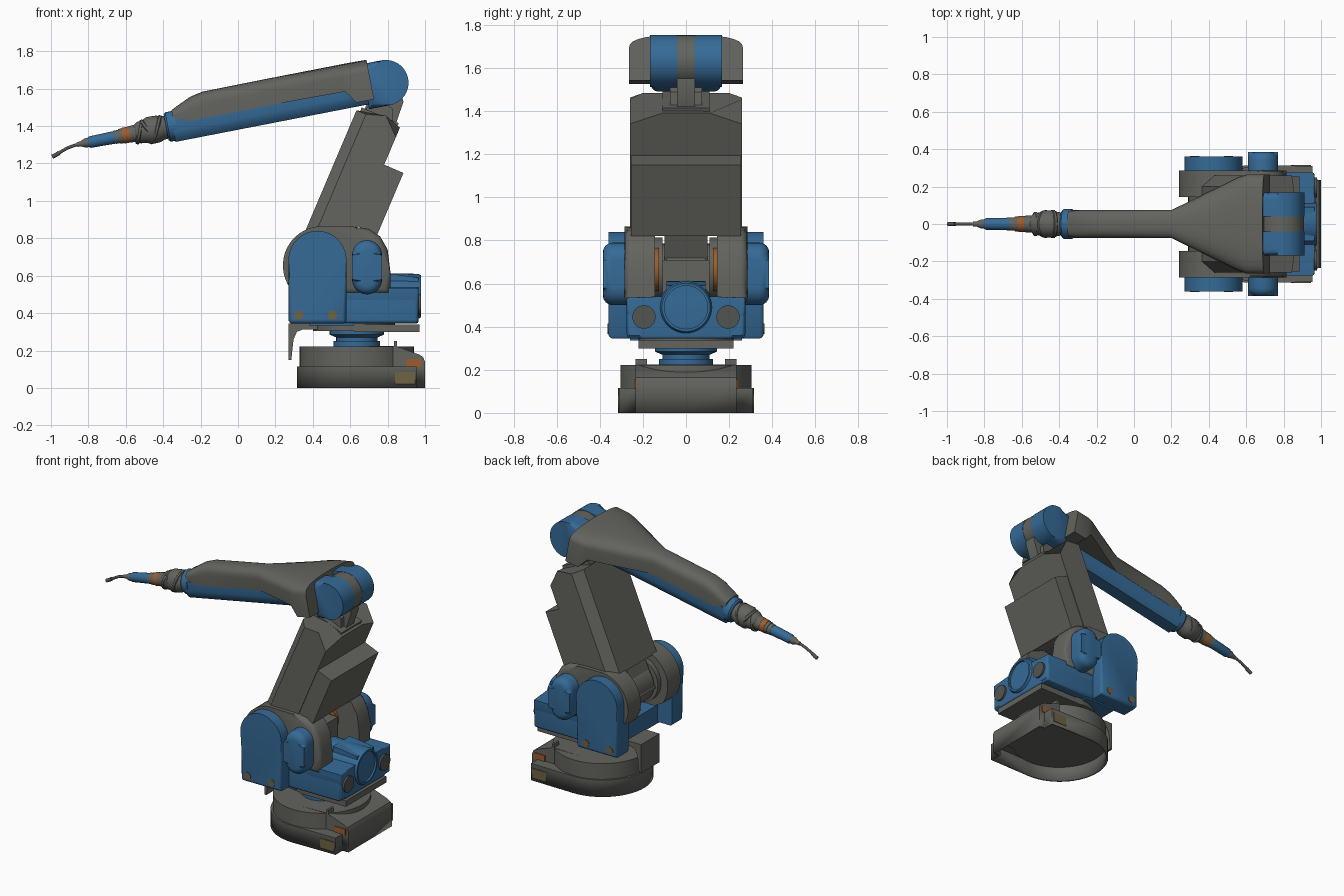
import bpy, bmesh, math
from mathutils import Matrix, Vector

if "Cube" in bpy.data.objects:
    bpy.data.objects.remove(bpy.data.objects["Cube"])


def material(name, rgb):
    m = bpy.data.materials.new(name)
    m.diffuse_color = (*rgb, 1)
    m.use_nodes = True
    m.node_tree.nodes["Principled BSDF"].inputs["Base Color"].default_value = m.diffuse_color
    return m


GREY = material("warm grey", (0.125, 0.125, 0.112))
BLUE = material("steel blue", (0.036, 0.145, 0.31))
ORANGE = material("burnt orange", (0.33, 0.11, 0.025))
TAN = material("dull tan", (0.16, 0.125, 0.06))
STEEL = material("dark grey", (0.085, 0.09, 0.085))


def finish(name, bm, mat, mirror=False, frame=None):
    bmesh.ops.recalc_face_normals(bm, faces=bm.faces)
    me = bpy.data.meshes.new(name)
    bm.to_mesh(me)
    bm.free()
    me.materials.append(mat)
    ob = bpy.data.objects.new(name, me)
    bpy.context.collection.objects.link(ob)
    if frame:
        ob.matrix_world = frame
    bpy.ops.object.select_all(action='DESELECT')
    ob.select_set(True)
    bpy.context.view_layer.objects.active = ob
    bpy.ops.object.shade_smooth_by_angle(angle=math.radians(35))
    if mirror:
        ob.modifiers.new("mirror", 'MIRROR').use_axis = (False, True, False)
    return ob


PLACE = {'x': lambda p, d: (d, p[0], p[1]), 'y': lambda p, d: (p[0], d, p[1]), 'z': lambda p, d: (p[0], p[1], d)}


def prism(name, pts, axis, a, b, mat, bevel=0, both=False, mirror=False, frame=None, open_end=False):
    """Extrude an outline along an axis; the rim at b (or both rims) may be rounded."""
    bm = bmesh.new()
    lo = [bm.verts.new(PLACE[axis](p, a)) for p in pts]
    hi = [bm.verts.new(PLACE[axis](p, b)) for p in pts]
    n = len(pts)
    for i in range(n):
        bm.faces.new((lo[i], lo[(i + 1) % n], hi[(i + 1) % n], hi[i]))
    if not open_end:
        bm.faces.new(lo)
    cap = bm.faces.new(hi)
    if bevel:
        edges = list(cap.edges)
        if both:
            edges += [e for e in bm.edges if e.verts[0] in lo and e.verts[1] in lo]
        bmesh.ops.bevel(bm, geom=edges, offset=bevel, segments=4, profile=0.5, affect='EDGES', clamp_overlap=True)
    return finish(name, bm, mat, mirror, frame)


def box(name, x, y, z, mat, **kw):
    return prism(name, [(x[0], z[0]), (x[1], z[0]), (x[1], z[1]), (x[0], z[1])], 'y', y[0], y[1], mat, **kw)


def loft(name, rings, mat, frame=None):
    bm = bmesh.new()
    vs = [[bm.verts.new(p) for p in r] for r in rings]
    n = len(vs[0])
    for r, s in zip(vs, vs[1:]):
        for i in range(n):
            bm.faces.new((r[i], r[(i + 1) % n], s[(i + 1) % n], s[i]))
    bm.faces.new(vs[0])
    bm.faces.new(vs[-1])
    return finish(name, bm, mat, False, frame)


def lathe(name, prof, at, axis, mat, mirror=False, frame=None, n=40):
    """Turn (distance, radius) pairs round an axis through a point."""
    bm = bmesh.new()
    rot = Vector((0, 0, 1)).rotation_difference(Vector(axis)).to_matrix()
    at = Vector(at)
    rings = [[bm.verts.new(at + rot @ Vector((r * math.cos(2 * math.pi * i / n), r * math.sin(2 * math.pi * i / n), t)))
              for i in range(n)] for t, r in prof]
    for r, s in zip(rings, rings[1:]):
        for i in range(n):
            bm.faces.new((r[i], r[(i + 1) % n], s[(i + 1) % n], s[i]))
    bm.faces.new(rings[0])
    bm.faces.new(rings[-1])
    return finish(name, bm, mat, mirror, frame)


def arc(cx, cy, r, a0, a1, n=16):
    return [(cx + r * math.cos(math.radians(a0 + (a1 - a0) * i / n)),
             cy + r * math.sin(math.radians(a0 + (a1 - a0) * i / n))) for i in range(n + 1)]


# Base: hollow D-shaped skirt, round deck and sloped rear housing
skirt = prism("base_skirt", arc(0.63, 0, 0.315, 90, 270, 28) +
              [(0.955, -0.31), (0.955, -0.235), (1.0, -0.235), (1.0, 0.235), (0.955, 0.235), (0.955, 0.31)],
              'z', 0, 0.115, GREY, open_end=True)
solid = skirt.modifiers.new("wall", 'SOLIDIFY')
solid.thickness, solid.offset = 0.015, -1
lathe("base_deck", [(0.10, 0.305), (0.222, 0.305)], (0.635, 0, 0), (0, 0, 1), GREY, n=56)
prism("base_rear_housing", [(0.64, 0.10), (0.64, 0.222), (0.84, 0.225), (0.965, 0.18), (0.99, 0.165), (1.0, 0.14), (1.0, 0.10)],
      'y', -0.235, 0.235, GREY)
box("base_stop", (0.835, 0.85), (0.18, 0.235), (0.2, 0.25), GREY, mirror=True)
box("base_tan_patch", (0.84, 0.945), (0.308, 0.315), (0.02, 0.085), TAN, mirror=True)
box("base_orange_patch", (0.90, 0.98), (0.233, 0.241), (0.112, 0.155), ORANGE, mirror=True)

# Turntable
lathe("turntable_neck", [(0.21, 0.125), (0.25, 0.125), (0.25, 0.11), (0.27, 0.11), (0.285, 0.145), (0.35, 0.145)],
      (0.635, 0, 0), (0, 0, 1), BLUE)
lathe("turntable_plate", [(0.305, 0.22), (0.345, 0.22)], (0.62, 0, 0), (0, 0, 1), GREY)
box("turntable_bracket", (0.62, 0.97), (-0.22, 0.22), (0.298, 0.338), GREY)
prism("front_flap", [(0.27, 0.15), (0.285, 0.15), (0.297, 0.26), (0.315, 0.3), (0.345, 0.312), (0.5, 0.312), (0.5, 0.345), (0.27, 0.345)],
      'y', -0.1, 0.1, GREY)

# Shoulder body
box("shoulder_floor", (0.38, 0.62), (-0.26, 0.26), (0.335, 0.46), BLUE)
prism("shoulder_rear_block", [(-0.21, 0.345), (0.21, 0.345), (0.25, 0.40), (0.275, 0.47), (0.275, 0.535), (0.13, 0.54), (-0.13, 0.54),
      (-0.275, 0.535), (-0.275, 0.47), (-0.25, 0.40)], 'x', 0.54, 0.965, BLUE, bevel=0.012)
lathe("rear_motor_tube", [(0.7, 0.125), (0.965, 0.12), (0.978, 0.112), (0.978, 0.1), (0.93, 0.1)], (0, 0, 0.49), (1, 0, 0), BLUE)
prism("motor_hood", [(0.78, 0.5), (0.78, 0.612), (0.82, 0.61), (0.965, 0.59), (0.965, 0.5)], 'y', -0.09, 0.09, BLUE)
lathe("rear_plug", [(0.95, 0.054), (0.978, 0.054)], (0, 0.195, 0.445), (1, 0, 0), STEEL, mirror=True)
prism("side_lower_housing", [(0.56, 0.345), (0.95, 0.345), (0.965, 0.36), (0.965, 0.5), (0.95, 0.53), (0.56, 0.53)],
      'y', 0.2, 0.275, BLUE, bevel=0.02, mirror=True)
prism("shoulder_cheek", arc(0.45, 0.655, 0.21, 215, 95) + [(0.62, 0.862), (0.7, 0.85), (0.76, 0.81), (0.8, 0.74), (0.815, 0.62),
      (0.815, 0.5), (0.34, 0.5)], 'y', 0.145, 0.285, GREY, bevel=0.035, mirror=True)
prism("side_cover", [(0.27, 0.36), (0.28, 0.345), (0.57, 0.345), (0.58, 0.36)] + arc(0.425, 0.685, 0.155, 0, 180, 20),
      'y', 0.235, 0.36, BLUE, bevel=0.028, mirror=True)
prism("side_capsule", arc(0.69, 0.71, 0.08, 0, 180) + arc(0.69, 0.58, 0.08, 180, 360),
      'y', 0.23, 0.386, BLUE, bevel=0.045, mirror=True)
for i, x in enumerate((0.325, 0.505)):
    lathe(f"cover_screw_{i + 1}", [(0.355, 0.025), (0.364, 0.025)], (x, 0, 0.39), (0, 1, 0), TAN, mirror=True)

# Shoulder joint: stepped hub with orange side rings
lathe("shoulder_hub", [(-0.15, 0.15), (-0.11, 0.15), (-0.11, 0.12), (-0.09, 0.12), (-0.09, 0.135), (0.09, 0.135),
      (0.09, 0.12), (0.11, 0.12), (0.11, 0.15), (0.15, 0.15)], (0.44, 0, 0.665), (0, 1, 0), GREY)
lathe("shoulder_ring", [(0.125, 0.1), (0.148, 0.1)], (0.56, 0, 0.665), (0, 1, 0), ORANGE, mirror=True)
box("shoulder_core", (0.42, 0.68), (-0.11, 0.11), (0.44, 0.71), GREY)

# Lower arm, leaning 23 degrees back
LOW = Matrix.Translation((0.36, 0, 0.84)) @ Matrix.Rotation(math.radians(23), 4, 'Y')
half = [(0, 0.2, 0.70), (0.055, 0.26, 0.70), (0.157, 0.26, 0.735), (0.25, 0.26, 0.65)]
right = [(0.25, 0.11, 0.705), (0.157, 0.11, 0.756), (0, 0.11, 0.715)]
plan = half + right[:1] + [(x, -y, z) for x, y, z in (half + right[:1])[::-1]]
loft("lower_arm", [[(x, y, 0.0 + 0.5 * x) for x, y, z in plan], [(x, y, z) for x, y, z in plan]], GREY, LOW)
box("lower_arm_crown", (0.02, 0.235), (-0.11, 0.11), (0.6, 0.725), GREY, frame=LOW)
box("lower_arm_back_box", (0.24, 0.362), (-0.255, 0.255), (0.132, 0.49), GREY, frame=LOW)
box("lower_arm_root", (0.02, 0.235), (-0.1, 0.1), (-0.2, 0.1), GREY, frame=LOW)

# Upper arm, in a frame tipped 11 degrees down towards the tool
UP = Matrix.Translation((-0.35, 0, 1.40)) @ Matrix.Rotation(math.radians(-11), 4, 'Y')


def shell_ring(x, w, zb, zs, zt, n=14):
    pts = [(x, w, zb)]
    for i in range(n + 1):
        c, s = math.cos(math.pi * i / n), math.sin(math.pi * i / n)
        pts.append((x, w * math.copysign(abs(c) ** 0.75, c), zs + (zt - zs) * abs(s) ** 0.75))
    return pts + [(x, -w, zb)]


loft("upper_arm_shell", [shell_ring(*s) for s in (
    (0.01, 0.068, 0.01, 0.045, 0.085), (0.06, 0.074, 0.01, 0.055, 0.108), (0.12, 0.076, 0.01, 0.07, 0.135),
    (0.19, 0.076, 0.01, 0.08, 0.15), (0.58, 0.076, 0.01, 0.08, 0.152), (0.94, 0.25, 0.005, 0.085, 0.152),
    (0.99, 0.265, -0.065, 0.085, 0.152), (1.085, 0.265, -0.065, 0.085, 0.15))], GREY, UP)
prism("upper_arm_trough", [(0.074, 0.03), (0.076, -0.03), (0.066, -0.062), (0.045, -0.086), (-0.045, -0.086),
      (-0.066, -0.062), (-0.076, -0.03), (-0.074, 0.03)], 'x', 0.0, 1.08, BLUE, frame=UP)
prism("elbow_lobe", arc(1.163, 0.01, 0.122, -90, 90, 20) + [(1.05, 0.132), (1.05, -0.112)],
      'y', 0.04, 0.168, BLUE, bevel=0.04, mirror=True, frame=UP)
lathe("elbow_disc", [(-0.041, 0.12), (0.041, 0.12)], (1.163, 0, 0.01), (0, 1, 0), GREY, frame=UP)
prism("elbow_link", [(0.64, 1.42), (0.84, 1.40), (0.885, 1.53), (0.86, 1.62), (0.72, 1.62), (0.69, 1.52)],
      'y', -0.041, 0.041, GREY)
prism("elbow_link_foot", [(0.66, 1.42), (0.83, 1.40), (0.83, 1.49), (0.78, 1.53), (0.69, 1.5)], 'y', -0.075, 0.075, GREY)

# Wrist and tool, turned along the arm axis
TOOL = (-1, 0, 0)
for name, prof, mat in (
    ("wrist_collar", [(-0.02, 0.08), (0.025, 0.08), (0.035, 0.07)], BLUE),
    ("wrist", [(0.02, 0.06), (0.06, 0.064), (0.075, 0.072), (0.13, 0.074), (0.15, 0.062), (0.185, 0.058),
               (0.2, 0.046), (0.235, 0.044)], GREY),
    ("tool_ring", [(0.23, 0.043), (0.27, 0.043)], ORANGE),
    ("tool_adapter", [(0.268, 0.04), (0.29, 0.04), (0.29, 0.036), (0.315, 0.036)], GREY),
    ("tool_grip", [(0.31, 0.034), (0.45, 0.031), (0.458, 0.027)], BLUE),
    ("tool_nose", [(0.455, 0.025), (0.475, 0.025), (0.5, 0.014), (0.52, 0.012)], GREY)):
    lathe(name, prof, (0, 0, 0), TOOL, mat, frame=UP, n=28)
for i, (t, r, k) in enumerate(((0.085, 0.068, 0.45), (0.13, 0.064, -0.5), (0.18, 0.056, 0.4))):
    lathe(f"wrist_band_{i + 1}", [(-0.012, r), (-0.006, r + 0.008), (0.006, r + 0.008), (0.012, r)],
          (-t, 0, 0), (-1, 0, k), GREY, frame=UP, n=28)

# Curved torch rod and tip
for name, pts, r in (("torch_rod", [(-0.83, 1.308), (-0.87, 1.298), (-0.91, 1.284), (-0.945, 1.264), (-0.97, 1.246)], 0.009),
                     ("torch_tip", [(-0.955, 1.258), (-0.975, 1.245), (-0.994, 1.236)], 0.012)):
    cu = bpy.data.curves.new(name, 'CURVE')
    cu.dimensions, cu.bevel_depth, cu.bevel_resolution, cu.use_fill_caps = '3D', r, 3, True
    sp = cu.splines.new('POLY')
    sp.points.add(len(pts) - 1)
    for p, (x, z) in zip(sp.points, pts):
        p.co = (x, 0, z, 1)
    cu.materials.append(STEEL)
    bpy.context.collection.objects.link(bpy.data.objects.new(name, cu))
